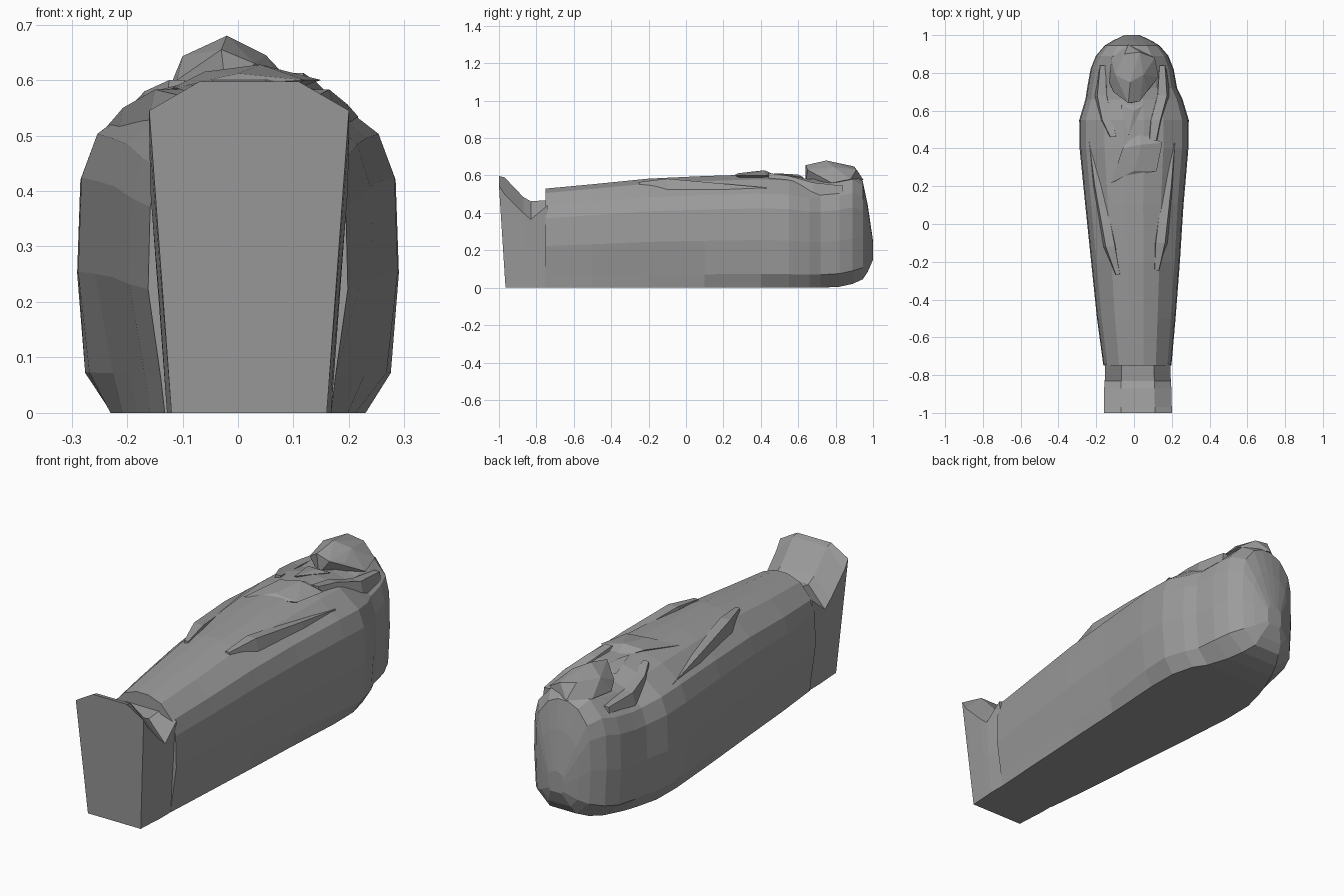
import bpy, bmesh

stone = bpy.data.materials.new("dark_stone")
stone.diffuse_color = (0.33, 0.33, 0.33, 1)


def finish(name, bm):
    bmesh.ops.recalc_face_normals(bm, faces=bm.faces)
    me = bpy.data.meshes.new(name)
    bm.to_mesh(me)
    bm.free()
    me.materials.append(stone)
    ob = bpy.data.objects.new(name, me)
    bpy.context.collection.objects.link(ob)
    return ob


def loft(name, rings):
    # skin a list of equal-length closed rings and cap the ends
    bm = bmesh.new()
    vs = [[bm.verts.new(p) for p in r] for r in rings]
    n = len(vs[0])
    for a, b in zip(vs, vs[1:]):
        for i in range(n):
            j = (i + 1) % n
            bm.faces.new((a[i], a[j], b[j], b[i]))
    bm.faces.new(vs[0])
    bm.faces.new(vs[-1])
    return finish(name, bm)


def mirrored(half, cx=0):
    # half outline (x, y, z) bottom to top -> full closed ring
    return ([(cx + x, y, z) for x, y, z in half] +
            [(cx - x, y, z) for x, y, z in reversed(half)])


def hull(name, pts):
    bm = bmesh.new()
    for p in pts:
        bm.verts.new(p)
    bmesh.ops.convex_hull(bm, input=bm.verts)
    loose = [v for v in bm.verts if not v.link_faces]
    bmesh.ops.delete(bm, geom=loose, context='VERTS')
    return finish(name, bm)


def ridge(name, path, drop=0.08):
    # flat-topped raised strip: path of (x, y, z, half width)
    rings = []
    for x, y, z, w in path:
        rings.append([(x - w * 1.2, y, z - drop), (x - w * 0.7, y, z),
                      (x + w * 0.7, y, z), (x + w * 1.2, y, z - drop)])
    return loft(name, rings)


# body and hood: (fraction of half width, fraction of height)
outline = [(1.0, 0.42), (0.98, 0.70), (0.88, 0.83), (0.54, 0.955), (0.18, 1.0)]
# y, half width, bottom half width, bottom z, top z, x centre
sections = [(-0.75, .18, .150, 0, .53, .018), (-0.5, .208, .17, 0, .553, .012),
            (-0.2, .235, .19, 0, .583, .008), (0.1, .26, .21, 0, .597, .002),
            (0.4, .288, .23, 0, .606, 0), (0.55, .29, .228, 0, .60, 0),
            (0.66, .257, .20, 0, .58, 0), (0.72, .238, .17, 0, .58, -.01),
            (0.82, .22, .13, .005, .592, -.01), (0.89, .192, .10, .02, .605, -.01),
            (0.945, .145, .07, .045, .57, -.01), (0.972, .10, .06, .085, .44, -.01),
            (1.0, .04, .03, .15, .25, -.01)]
rings = []
for y, w, wb, z0, z1, cx in sections:
    # lower edge is nearly straight at the feet, rounded at the head
    k = min(1, max(0.35, 0.35 + 1.3 * y))
    low = (wb + k * (w * 0.95 - wb), y, z0 + 0.12 * (z1 - z0))
    half = [(wb, y, z0), low]
    half += [(w * a, y, z0 + (z1 - z0) * t) for a, t in outline]
    rings.append(mirrored(half, cx))
loft("coffin_body", rings)

# foot block with a leaning upright end board
# y bottom, y top, bottom w, top w, side z, top z
feet = [(-.965, -1.0, .14, .18, .545, .597), (-.955, -.97, .14, .18, .50, .59),
        (-.87, -.87, .145, .178, .40, .485), (-.83, -.83, .148, .175, .365, .462),
        (-.74, -.74, .148, .172, .44, .468)]
rings = []
for yb, yt, wb, wt, zs, zt in feet:
    ym = (yb + yt) / 2
    rings.append(mirrored([(wb, yb, 0), ((wb + wt) / 2, ym, zs * 0.5),
                           (wt, yt, zs), (wt * 0.5, yt, zt)], 0.02))
loft("foot_block", rings)

# carved face
hull("face", [(-.03, .64, .655), (.03, .65, .63), (-.02, .75, .68), (-.10, .79, .643),
              (.05, .79, .645), (.07, .71, .61), (-.11, .70, .60), (-.05, .9, .648),
              (.03, .91, .63), (-.13, .75, .57), (.13, .78, .56), (-.03, .95, .575),
              (-.12, .88, .58), (.11, .88, .58), (-.02, .64, .56)])

# headdress lappets framing the chest
ridge("lappet_left", [(-.165, .84, .54, .02), (-.17, .68, .553, .035),
                      (-.14, .55, .58, .04), (-.11, .46, .60, .02)])
ridge("lappet_right", [(.15, .84, .545, .02), (.15, .68, .562, .035),
                       (.115, .55, .598, .035), (.10, .44, .613, .025)])

# long folded sleeves running down both sides of the lid
ridge("sleeve_left", [(-.225, .50, .505, .03), (-.185, .2, .55, .032),
                      (-.125, -.12, .583, .035), (-.085, -.27, .57, .015)])
ridge("sleeve_right", [(.195, .43, .535, .03), (.175, .2, .556, .032),
                       (.14, -.1, .583, .035), (.12, -.25, .565, .015)])

# crossed hands and collar point on the chest
hull("crossed_hands", [(-.12, .22, .585), (.12, .28, .60), (.15, .43, .60), (.04, .42, .628),
                       (-.06, .40, .615), (0, .28, .612), (0, .3, .55), (.02, .5, .59)])
hull("collar_point", [(-.03, .47, .612), (-.07, .63, .59), (.05, .63, .59),
                      (0, .6, .605), (-.01, .55, .55)])
